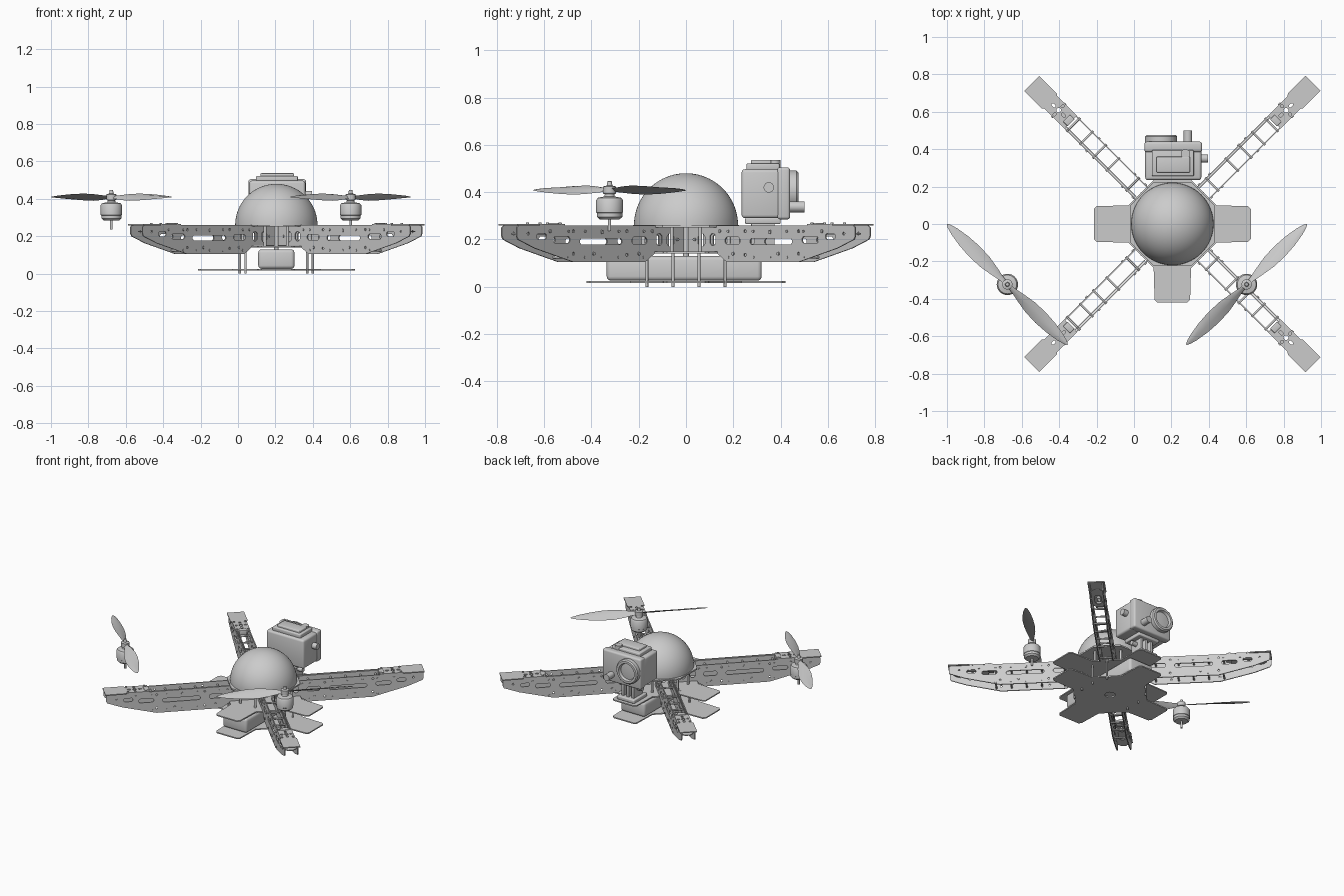
import bpy, bmesh, math
from mathutils import Matrix, Vector

if "Cube" in bpy.data.objects:
    bpy.data.objects.remove(bpy.data.objects["Cube"])

CX = 0.205                                   # frame centre in x
grey = bpy.data.materials.new("light_grey")
grey.diffuse_color = (0.6, 0.6, 0.6, 1)
grey.use_nodes = True
grey.node_tree.nodes["Principled BSDF"].inputs["Base Color"].default_value = grey.diffuse_color
I = Matrix.Identity(4)
HUB = Matrix.Translation((CX, 0, 0))
UPRIGHT = Matrix.Rotation(math.pi / 2, 4, 'X')


def add(name, mesh, M=I, smooth=None):
    mesh.materials.clear()
    mesh.materials.append(grey)
    mesh.polygons.foreach_set("use_smooth", [smooth is not None] * len(mesh.polygons))
    if smooth is not None:
        mesh.set_sharp_from_angle(angle=math.radians(smooth))
    ob = bpy.data.objects.new(name, mesh)
    ob.matrix_world = M
    bpy.context.collection.objects.link(ob)
    return ob


def from_bm(name, bm, M=I, smooth=None):
    bmesh.ops.recalc_face_normals(bm, faces=bm.faces[:])
    me = bpy.data.meshes.new(name)
    bm.to_mesh(me)
    bm.free()
    return add(name, me, M, smooth)


def box(name, lo, hi, M=I, bevel=0.0):
    lo, hi = Vector(lo), Vector(hi)
    bm = bmesh.new()
    bmesh.ops.create_cube(bm, size=1, matrix=Matrix.Translation((lo + hi) / 2) @ Matrix.Diagonal((*(hi - lo), 1)))
    if bevel:
        bmesh.ops.bevel(bm, geom=bm.edges[:], offset=bevel, segments=3, profile=0.5, affect='EDGES')
    return from_bm(name, bm, M, 40 if bevel else None)


def lathe(name, profile, M=I, seg=32, smooth=35):
    """Revolve (radius, height) points about local z."""
    bm = bmesh.new()
    rings = []
    for r, z in profile:
        if r < 1e-5:
            rings.append([bm.verts.new((0, 0, z))] * seg)
        else:
            rings.append([bm.verts.new((r * math.cos(a), r * math.sin(a), z))
                          for a in (2 * math.pi * i / seg for i in range(seg))])
    for a, b in zip(rings, rings[1:]):
        for i in range(seg):
            j = (i + 1) % seg
            quad = list(dict.fromkeys((a[i], a[j], b[j], b[i])))
            if len(quad) > 2:
                bm.faces.new(quad)
    return from_bm(name, bm, M, smooth)


def rod(name, p, q, r, M=I, seg=12):
    p, q = Vector(p), Vector(q)
    d = q - p
    T = Matrix.Translation(p) @ d.to_track_quat('Z', 'Y').to_matrix().to_4x4()
    return lathe(name, [(0, 0), (r, 0), (r, d.length), (0, d.length)], M @ T, seg)


def plate(name, loops, thick, M=I):
    """Flat sheet: first loop is the outline, the others are holes."""
    cu = bpy.data.curves.new(name, 'CURVE')
    cu.dimensions, cu.fill_mode, cu.extrude = '2D', 'BOTH', thick / 2
    for loop in loops:
        sp = cu.splines.new('POLY')
        sp.points.add(len(loop) - 1)
        for pt, (x, y) in zip(sp.points, loop):
            pt.co = (x, y, 0, 1)
        sp.use_cyclic_u = True
    tmp = bpy.data.objects.new(name + "_tmp", cu)
    bpy.context.collection.objects.link(tmp)
    dg = bpy.context.evaluated_depsgraph_get()
    me = bpy.data.meshes.new_from_object(tmp.evaluated_get(dg))
    bpy.data.objects.remove(tmp)
    return add(name, me, M)


def slot(x0, x1, y0, y1):
    c = min(x1 - x0, y1 - y0) * 0.3
    return [(x0 + c, y0), (x1 - c, y0), (x1, y0 + c), (x1, y1 - c),
            (x1 - c, y1), (x0 + c, y1), (x0, y1 - c), (x0, y0 + c)]


def ring(x, y, r, n=10):
    return [(x + r * math.cos(2 * math.pi * i / n), y + r * math.sin(2 * math.pi * i / n)) for i in range(n)]


def quarter_turns(pts):
    out = []
    for k in range(4):
        c, s = ((1, 0), (0, 1), (-1, 0), (0, -1))[k]
        out += [(c * x - s * y, s * x + c * y) for x, y in pts]
    return out


# --- central body: cross plates, deck, dome, battery, standoffs
cross = quarter_turns([(0.405, -0.095), (0.42, -0.08), (0.42, 0.08), (0.405, 0.095), (0.235, 0.1), (0.1, 0.235)])
for name, z in (("bottom_plate", 0.02), ("middle_plate", 0.145)):
    plate(name, [cross, ring(0, 0, 0.035, 16)], 0.008, HUB @ Matrix.Translation((0, 0, z)))
plate("top_deck", [quarter_turns([(0.225, -0.1), (0.225, 0.1)])], 0.01, HUB @ Matrix.Translation((0, 0, 0.256)))
R = 0.22
lathe("dome", [(R * math.cos(a), 0.26 + R * math.sin(a)) for a in (math.pi / 2 * i / 20 for i in range(21))] , HUB, 64)
box("battery", (-0.097, -0.335, 0.026), (0.097, 0.32, 0.13), HUB, 0.018)
for sx in (-1, 1):
    for sy in (-1, 1):
        for x, y in ((0.195, 0.055), (0.165, 0.165)):
            rod("standoff", (sx * x, sy * y, 0), (sx * x, sy * y, 0.15), 0.006, HUB)
for x, y in quarter_turns([(0.18, 0.06), (0.18, -0.06)]):
    rod("deck_post", (x, y, 0.145), (x, y, 0.255), 0.008, HUB)
rod("centre_post", (0, 0, 0.13), (0, 0, 0.26), 0.012, HUB)

# --- one arm, built along local x, then copied to the four corners
arm = []
side = [(0.06, 0.15), (0.22, 0.15), (0.29, 0.105), (0.72, 0.105), (0.95, 0.163), (1.05, 0.2),
        (1.058, 0.215), (1.058, 0.25), (1.045, 0.26), (0.06, 0.26)]
holes = [slot(0.12, 0.16, 0.17, 0.225), slot(0.19, 0.225, 0.175, 0.225), slot(0.28, 0.37, 0.18, 0.21),
         slot(0.43, 0.68, 0.178, 0.205), slot(0.74, 0.84, 0.185, 0.212), slot(0.88, 0.94, 0.2, 0.225)]
holes += [ring(x, z, 0.007, 8) for x, z in ((0.4, 0.235), (0.4, 0.135), (0.72, 0.235), (0.72, 0.14), (0.99, 0.225))]
for s in (-1, 1):
    arm.append(plate("arm_side", [side] + holes, 0.007, Matrix.Translation((0, s * 0.044, 0)) @ UPRIGHT))
arm.append(box("arm_rail", (0.24, 0.03, 0.215), (0.8, 0.036, 0.258)))
for x in (0.3, 0.45, 0.55, 0.65, 0.75):
    arm.append(rod("arm_cross_rod", (x, -0.052, 0.235), (x, 0.052, 0.235), 0.006))
    arm.append(rod("arm_lower_rod", (x, -0.05, 0.125), (x, 0.05, 0.125), 0.006))
# tip platform with motor mounting slots
tip = [(0.77, -0.048), (0.92, -0.048), (0.93, -0.057), (1.063, -0.057),
       (1.063, 0.057), (0.93, 0.057), (0.92, 0.048), (0.77, 0.048)]
star = [ring(0.86, 0, 0.013), slot(0.885, 0.91, -0.007, 0.007), slot(0.81, 0.835, -0.007, 0.007),
        slot(0.853, 0.867, 0.022, 0.04), slot(0.853, 0.867, -0.04, -0.022)]
arm.append(plate("motor_mount", [tip] + star, 0.007, Matrix.Translation((0, 0, 0.262))))
arm.append(plate("tip_brace", [slot(0.8, 1.03, -0.042, 0.042), slot(0.84, 0.95, -0.022, 0.022)], 0.006,
                 Matrix.Translation((0, 0, 0.225))))
arm.append(box("mount_block", (0.765, -0.026, 0.235), (0.8, 0.026, 0.27), bevel=0.004))
for s in (-1, 1):
    for x in (0.79, 0.91):
        arm.append(rod("mount_screw", (x, s * 0.037, 0.25), (x, s * 0.037, 0.272), 0.007))
    for x, z in ((0.1, 0.2), (0.25, 0.235), (0.33, 0.14), (0.55, 0.23), (0.6, 0.14), (0.86, 0.235)):
        arm.append(rod("side_screw", (x, s * 0.044, z), (x, s * 0.053, z), 0.007))
for k in range(4):
    turn = HUB @ Matrix.Rotation(math.radians(45 + 90 * k), 4, 'Z')
    for ob in arm:
        if k == 3:
            ob.matrix_world = turn @ ob.matrix_basis
        else:
            dup = bpy.data.objects.new(ob.name, ob.data)
            dup.matrix_world = turn @ ob.matrix_basis
            bpy.context.collection.objects.link(dup)

# --- two motors with opposed propellers
def blade(name, M, s):
    bm = bmesh.new()
    prev = None
    for r, w, pitch in ((0.01, 0.025, 35), (0.05, 0.035, 35), (0.1, 0.058, 32), (0.17, 0.082, 28), (0.25, 0.086, 23),
                        (0.33, 0.072, 19), (0.4, 0.047, 16), (0.44, 0.023, 14), (0.455, 0.005, 12)):
        p, t = math.radians(pitch), min(0.005, w * 0.12)
        sec = [(-0.5, 0), (-0.25, t), (0.1, t), (0.5, 0), (0.1, -t * 0.4), (-0.25, -t * 0.4)]
        row = [bm.verts.new((r, u * w * math.cos(p), s * u * w * math.sin(p) + h)) for u, h in sec]
        if prev:
            for i in range(6):
                bm.faces.new((prev[i], prev[(i + 1) % 6], row[(i + 1) % 6], row[i]))
        else:
            bm.faces.new(row)
        prev = row
    bm.faces.new(prev)
    from_bm(name, bm, M, 40)


motor = [(0, 0.235), (0.007, 0.235), (0.007, 0.285), (0.042, 0.285), (0.054, 0.296), (0.054, 0.312), (0.057, 0.314),
         (0.057, 0.366), (0.05, 0.376), (0.022, 0.382), (0.02, 0.392), (0.027, 0.394), (0.027, 0.424),
         (0.012, 0.428), (0.009, 0.446), (0, 0.448)]
for x, s, ang in ((-0.677, 1, 135), (0.602, -1, 45)):
    M = Matrix.Translation((x, -0.323, 0))
    lathe("motor", motor, M)
    for a in (ang, ang + 180):
        blade("propeller_blade", M @ Matrix.Translation((0, 0, 0.409)) @ Matrix.Rotation(math.radians(a), 4, 'Z'), s)

# --- camera in its housing, looking backwards
box("camera_housing", (0.06, 0.235, 0.29), (0.36, 0.40, 0.497), bevel=0.014)
box("camera_front_frame", (0.056, 0.385, 0.285), (0.364, 0.44, 0.505), bevel=0.012)
box("camera_latch", (0.095, 0.256, 0.49), (0.32, 0.395, 0.522), bevel=0.006)
box("camera_latch_top", (0.12, 0.275, 0.51), (0.30, 0.36, 0.537), bevel=0.006)
TO_BACK = Matrix.Rotation(-math.pi / 2, 4, 'X')
lathe("camera_lens", [(0, 0), (0.086, 0), (0.086, 0.03), (0.078, 0.038), (0.062, 0.038), (0.056, 0.02), (0, 0.026)],
      Matrix.Translation((0.145, 0.437, 0.405)) @ TO_BACK, 40)
rod("camera_front_knob", (0.288, 0.43, 0.338), (0.288, 0.5, 0.338), 0.023, seg=24)
rod("camera_button", (0.275, 0.375, 0.49), (0.275, 0.375, 0.535), 0.025, seg=24)
rod("camera_side_knob", (0.355, 0.35, 0.42), (0.395, 0.35, 0.42), 0.022, seg=24)
# camera mount clamp standing on the middle plate
box("mount_base", (0.135, 0.25, 0.149), (0.275, 0.40, 0.175), bevel=0.006)
for x in (0.155, 0.195, 0.235):
    box("mount_finger", (x, 0.275, 0.17), (x + 0.02, 0.375, 0.295), bevel=0.004)
rod("mount_bolt", (0.12, 0.325, 0.235), (0.295, 0.325, 0.235), 0.016, seg=20)
box("mount_shoe", (0.12, 0.25, 0.265), (0.29, 0.40, 0.292), bevel=0.006)
